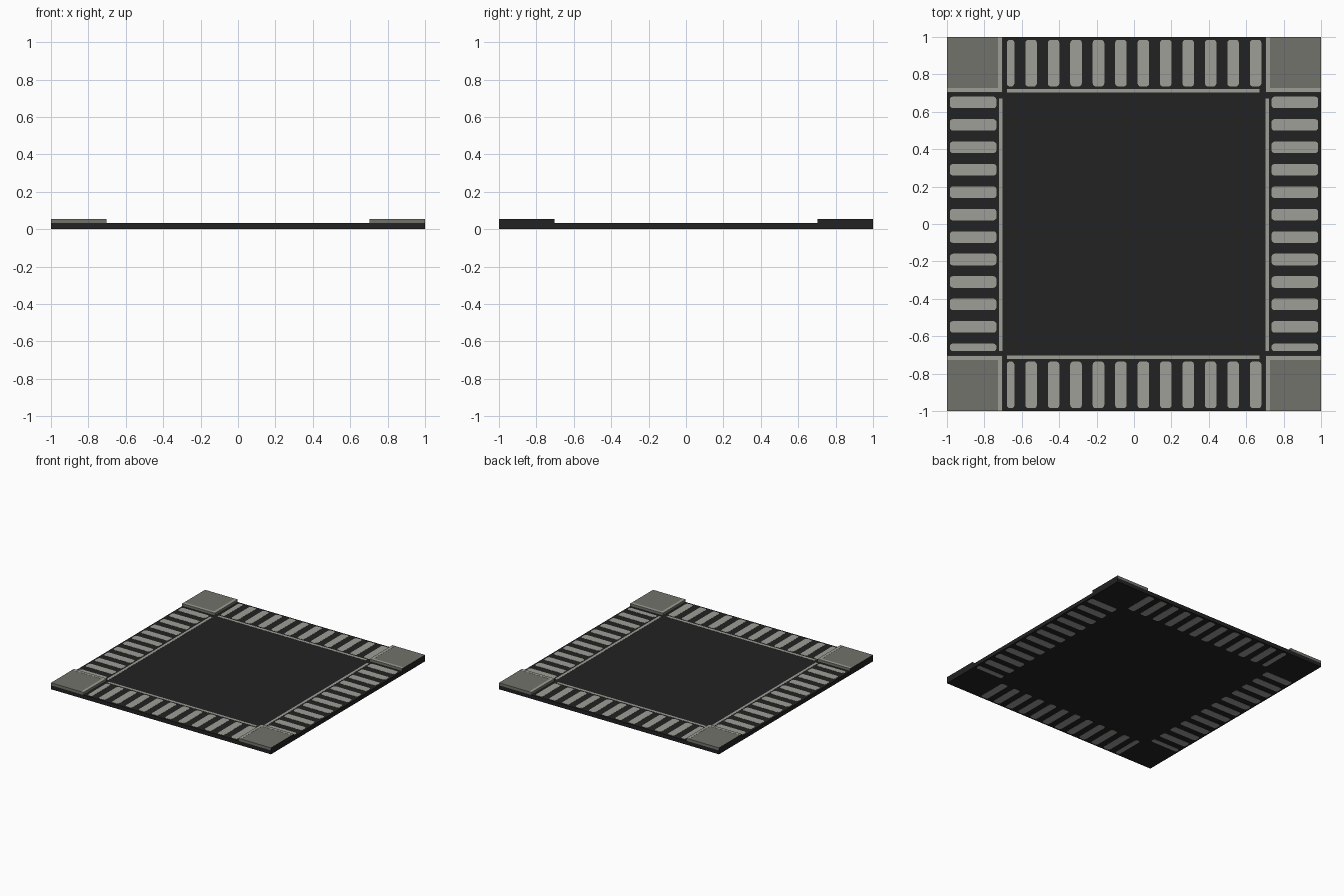
import bpy, bmesh, math

if "Cube" in bpy.data.objects:
    bpy.data.objects.remove(bpy.data.objects["Cube"])


def material(name, rgb):
    m = bpy.data.materials.new(name)
    m.diffuse_color = (*rgb, 1)
    m.use_nodes = True
    m.node_tree.nodes["Principled BSDF"].inputs["Base Color"].default_value = m.diffuse_color
    return m


DARK = material("near black", (0.016, 0.016, 0.016))
MID = material("mid grey", (0.17, 0.17, 0.15))
LIGHT = material("light grey", (0.345, 0.345, 0.31))


def finish(name, bm, mats):
    bmesh.ops.recalc_face_normals(bm, faces=bm.faces)
    me = bpy.data.meshes.new(name)
    bm.to_mesh(me)
    bm.free()
    for m in mats:
        me.materials.append(m)
    ob = bpy.data.objects.new(name, me)
    bpy.context.collection.objects.link(ob)
    return ob


def prism(bm, pts, z0, z1):
    low = [bm.verts.new((x, y, z0)) for x, y in pts]
    top = [bm.verts.new((x, y, z1)) for x, y in pts]
    bm.faces.new(low)
    bm.faces.new(top)
    n = len(pts)
    for i in range(n):
        j = (i + 1) % n
        bm.faces.new((low[i], low[j], top[j], top[i]))


def rect(x0, x1, y0, y1):
    return [(x0, y0), (x1, y0), (x1, y1), (x0, y1)]


def rounded(x0, x1, y0, y1, r, steps=3):
    pts = []
    for k, (cx, cy) in enumerate(rect(x0 + r, x1 - r, y0 + r, y1 - r)):
        for i in range(steps + 1):
            a = math.pi * (1 + k / 2) + math.pi / 2 * i / steps
            pts.append((cx + r * math.cos(a), cy + r * math.sin(a)))
    return pts


PLATE, BLOCK, SKIN = 0.033, 0.055, 0.001

# Base plate
bm = bmesh.new()
prism(bm, rect(-1, 1, -1, 1), SKIN, PLATE)
finish("base_plate", bm, [DARK])

# Four rows of stripes, showing on both faces, each with a thin inner line
sides = {
    "back": lambda t, r: (t, r),
    "front": lambda t, r: (t, -r),
    "right": lambda t, r: (r, t),
    "left": lambda t, r: (-r, t),
}
for side, place in sides.items():
    bm = bmesh.new()
    for i in range(12):
        c = -0.67 + 0.12 * i
        pts = rounded(max(c - 0.031, -0.68), c + 0.031, 0.735, 0.985, 0.017)
        prism(bm, [place(*p) for p in pts], 0, PLATE + SKIN)
    finish(side + "_stripes", bm, [LIGHT])
    bm = bmesh.new()
    line = rect(-0.68, 0.67, 0.702, 0.723)
    prism(bm, [place(*p) for p in line], PLATE - SKIN, PLATE + SKIN)
    finish(side + "_inner_line", bm, [LIGHT])

# Raised corner blocks with a light L-shaped border on the inner edges
for sx in (-1, 1):
    for sy in (-1, 1):
        tag = ("back" if sy > 0 else "front") + ("_right" if sx > 0 else "_left")
        bm = bmesh.new()
        prism(bm, [(sx * x, sy * y) for x, y in rect(0.703, 1, 0.703, 1)],
              PLATE - SKIN, BLOCK - SKIN)
        for f in bm.faces:
            # outer left and right ends are dark
            if all(abs(v.co.x) > 0.99 for v in f.verts):
                f.material_index = 1
        finish(tag + "_corner_block", bm, [MID, DARK])
        bm = bmesh.new()
        ell = [(0.703, 0.703), (1, 0.703), (1, 0.727),
               (0.727, 0.727), (0.727, 1), (0.703, 1)]
        prism(bm, [(sx * x, sy * y) for x, y in ell], BLOCK - 2 * SKIN, BLOCK)
        finish(tag + "_corner_border", bm, [LIGHT])
